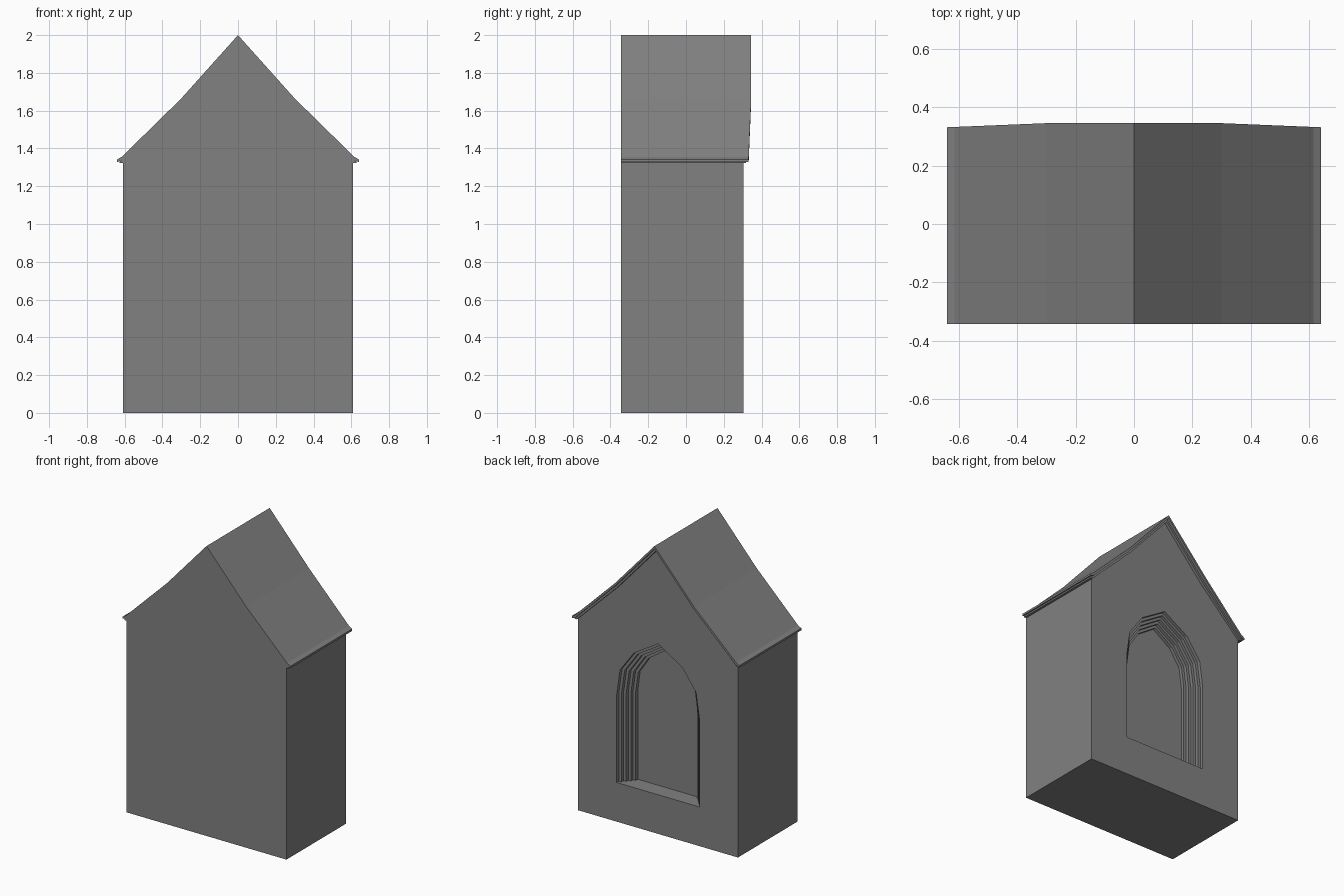
import bpy, bmesh

if "Cube" in bpy.data.objects:
    bpy.data.objects.remove(bpy.data.objects["Cube"])

stone = bpy.data.materials.new("grey_stone")
stone.diffuse_color = (0.22, 0.22, 0.22, 1)
stone.use_nodes = True
stone.node_tree.nodes["Principled BSDF"].inputs["Base Color"].default_value = stone.diffuse_color

FRONT, BACK = -0.343, 0.305


def finish(name, bm):
    bmesh.ops.remove_doubles(bm, verts=bm.verts, dist=1e-5)
    bmesh.ops.recalc_face_normals(bm, faces=bm.faces)
    me = bpy.data.meshes.new(name)
    bm.to_mesh(me)
    bm.free()
    me.materials.append(stone)
    bpy.context.collection.objects.link(bpy.data.objects.new(name, me))


def mirrored(half):
    """Half profile (from x=+ to x=0) completed on the other side."""
    return half + [(-x, z) for x, z in reversed(half) if x > 0]


# --- body with stepped arched niche in its back wall
bm = bmesh.new()
outline = mirrored([(0.61, 0), (0.61, 1.322), (0.3, 1.625), (0, 1.96)])
front = [bm.verts.new((x, FRONT, z)) for x, z in outline]
back = [bm.verts.new((x, BACK, z)) for x, z in outline]
n = len(outline)
bm.faces.new(front)
for i in range(n):
    j = (i + 1) % n
    bm.faces.new((front[i], front[j], back[j], back[i]))

W, SPRING, RISE, SILL = 0.315, 0.88, 0.43, 0.27
arch = mirrored([(W, SILL), (W, SPRING), (0.29, 1.053), (0.185, 1.197), (0, SPRING + RISE)])


def ring(inset, depth):
    kx, kz = (W - inset) / W, (RISE - inset) / RISE
    return [bm.verts.new((x * kx, BACK - depth,
                          z if z <= SPRING else SPRING + (z - SPRING) * kz)) for x, z in arch]


STEPS, INSET, DEPTH = 5, 0.02, 0.023
rings = []
for s in range(STEPS):
    rings.append(ring(s * INSET, s * DEPTH))
    rings.append(ring(s * INSET, (s + 1) * DEPTH))
for a, b in zip(rings, rings[1:]):
    for i in range(len(arch) - 1):
        bm.faces.new((a[i], a[i + 1], b[i + 1], b[i]))
bm.faces.new(rings[-1])                                                # niche panel
bm.faces.new([r[0] for r in rings] + [r[-1] for r in reversed(rings)])  # sill

# back wall around the niche opening: one half-ring on each side of the centre line
hole = rings[0]
m = len(hole) // 2
top = n // 2
right = [v for v in back if v.co.x > 0]
left = [v for v in back if v.co.x < 0]
mid_low = bm.verts.new((0, BACK, 0))
mid_sill = bm.verts.new((0, BACK, SILL))
ridge = next(v for v in back if abs(v.co.x) < 1e-6)
bm.faces.new([mid_low] + right + [ridge] + list(reversed(hole[:m + 1])) + [mid_sill])
bm.faces.new([mid_low] + list(reversed(left)) + [ridge] + hole[m:] + [mid_sill])
finish("body", bm)


# --- roof layers, back edge drawn in slightly towards the eaves
def roof_layer(name, upper, lower, y_mid, y_eave):
    up, lo = mirrored(upper), mirrored(lower)
    bm = bmesh.new()

    def back_y(x):
        return y_mid + (y_eave - y_mid) * max(0, abs(x) - 0.3) / 0.34

    rows = [[(bm.verts.new((x, FRONT, z)), bm.verts.new((x, back_y(x), z)))
             for x, z in p] for p in (up, lo)]
    u, l = rows
    for i in range(len(u) - 1):
        bm.faces.new((u[i][0], u[i + 1][0], u[i + 1][1], u[i][1]))
        bm.faces.new((l[i][0], l[i + 1][0], l[i + 1][1], l[i][1]))
        for k in (0, 1):
            bm.faces.new((u[i][k], u[i + 1][k], l[i + 1][k], l[i][k]))
    for i in (0, -1):
        bm.faces.new((u[i][0], u[i][1], l[i][1], l[i][0]))
    finish(name, bm)


seam = [(0.628, 1.331), (0.612, 1.338), (0.3, 1.645), (0, 1.98)]
roof_layer("roof", [(0.64, 1.342), (0.615, 1.356), (0.3, 1.665), (0, 2.0)],
           [(0.64, 1.328)] + seam[1:], 0.345, 0.331)
roof_layer("roof_moulding", seam,
           [(0.626, 1.322), (0.61, 1.322), (0.3, 1.625), (0, 1.96)], 0.325, 0.318)
